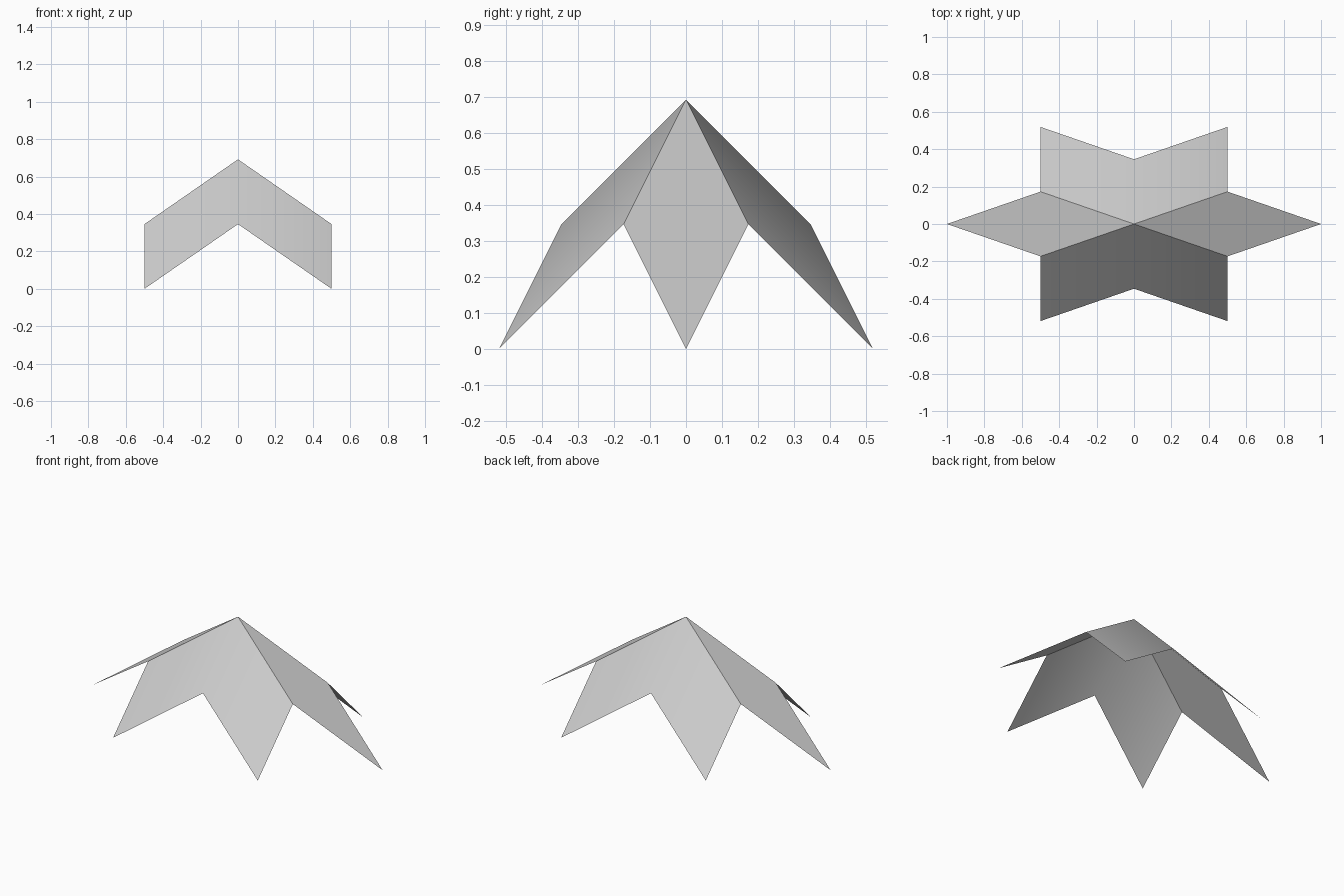
import bpy

if "Cube" in bpy.data.objects:
    bpy.data.objects.remove(bpy.data.objects["Cube"])

# One neutral grey for the whole folded star
grey = bpy.data.materials.new("light grey")
grey.diffuse_color = (0.6, 0.6, 0.6, 1.0)
grey.use_nodes = True
grey.node_tree.nodes["Principled BSDF"].inputs["Base Color"].default_value = grey.diffuse_color

APEX, MID = 0.692, 0.346       # heights of the peak and of the folds
HALF_X, STEP_Y = 0.5, 0.173    # horizontal spacing of the rhombus corners

# Corners: peak, a ring of mid-height fold ends, and the petal tips
verts = [(0, 0, APEX)]
verts += [(HALF_X, -STEP_Y, MID), (HALF_X, STEP_Y, MID), (0, 2 * STEP_Y, MID),
          (-HALF_X, STEP_Y, MID), (-HALF_X, -STEP_Y, MID), (0, -2 * STEP_Y, MID)]

# Six rhombus petals; each tip completes a parallelogram with the peak
faces = []
for i in range(6):
    a, b = 1 + i, 1 + (i + 1) % 6
    tip = (verts[a][0] + verts[b][0], verts[a][1] + verts[b][1],
           verts[a][2] + verts[b][2] - APEX)
    verts.append(tip)
    faces.append((0, a, len(verts) - 1, b))

mesh = bpy.data.meshes.new("star_petals")
mesh.from_pydata(verts, [], faces)
mesh.materials.append(grey)
star = bpy.data.objects.new("star_petals", mesh)
bpy.context.collection.objects.link(star)

# Soft folds between the front and back pairs, sharp folds elsewhere
bpy.context.view_layer.objects.active = star
star.select_set(True)
bpy.ops.object.shade_smooth_by_angle(angle=0.5236)
